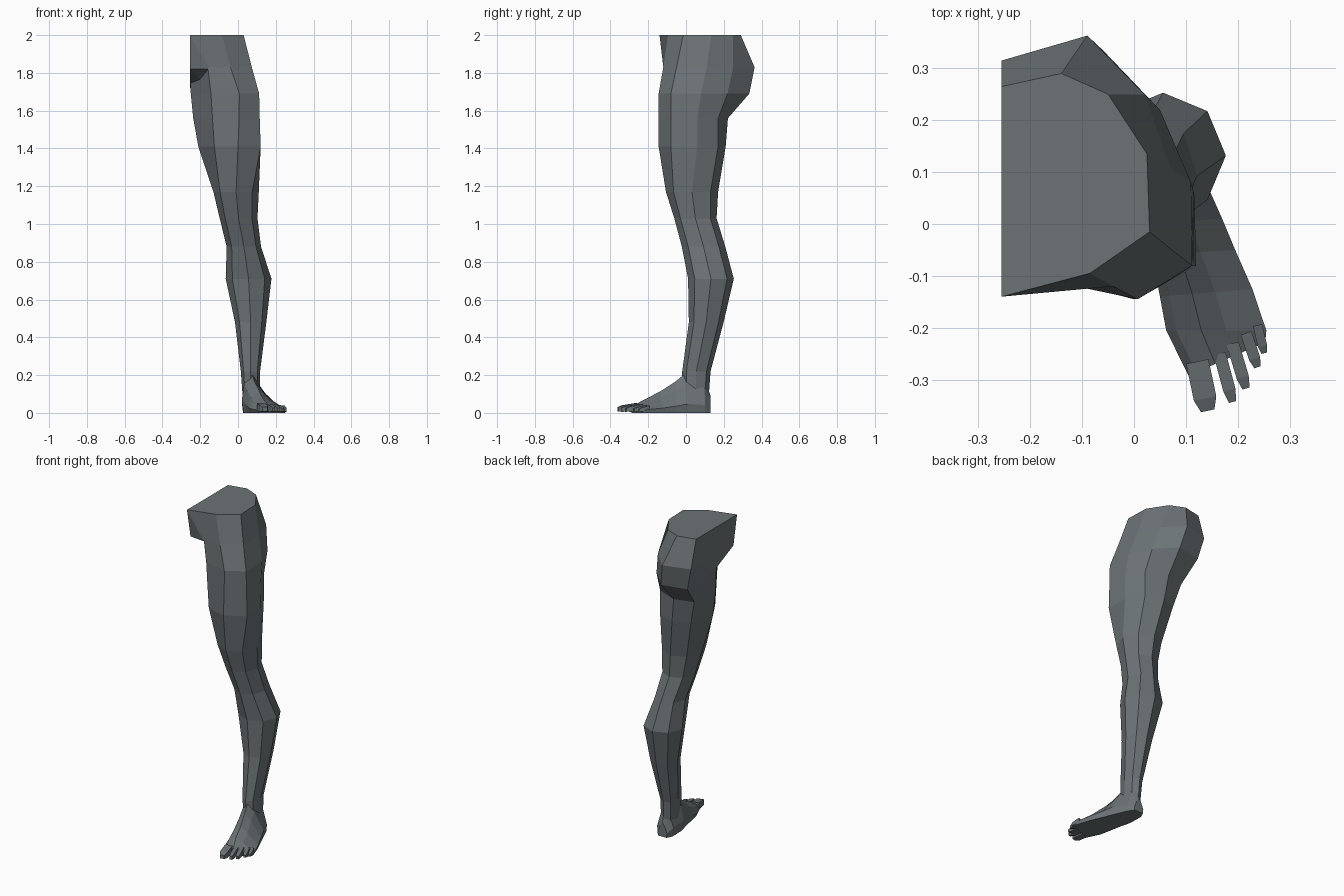
import bpy, bmesh, math
from mathutils import Vector

skin = bpy.data.materials.new("slate grey")
skin.diffuse_color = (0.15, 0.172, 0.182, 1)


def finish(bm, name):
    bmesh.ops.recalc_face_normals(bm, faces=bm.faces[:])
    mesh = bpy.data.meshes.new(name)
    bm.to_mesh(mesh)
    bm.free()
    mesh.materials.append(skin)
    obj = bpy.data.objects.new(name, mesh)
    bpy.context.collection.objects.link(obj)
    return obj


def loft(name, rings):
    """Skin closed rings that share one point count, and cap both ends."""
    bm = bmesh.new()
    rows = [[bm.verts.new(p) for p in ring] for ring in rings]
    n = len(rows[0])
    for a, b in zip(rows, rows[1:]):
        for i in range(n):
            j = (i + 1) % n
            bm.faces.new((a[i], a[j], b[j], b[i]))
    bm.faces.new(rows[0])
    bm.faces.new(rows[-1])
    return finish(bm, name)


def hull(name, points):
    bm = bmesh.new()
    for p in points:
        bm.verts.new(p)
    bmesh.ops.convex_hull(bm, input=bm.verts[:])
    return finish(bm, name)


# Hip, buttock and thigh: height, then eight points from the front inner corner
thigh = [
    (2.00, [(-.255, -.14), (-.085, -.095), (.03, -.015), (.025, .135),
            (-.05, .25), (-.14, .29), (-.255, .265), (-.255, .06)]),
    (1.83, [(-.16, -.11), (-.04, -.12), (.073, -.05), (.07, .11),
            (.02, .25), (-.09, .363), (-.255, .315), (-.255, .06)]),
    (1.69, [(-.143, -.11), (.007, -.145), (.112, -.08), (.11, .08),
            (.05, .22), (-.06, .335), (-.22, .30), (-.25, .06)]),
    (1.56, [(-.135, -.11), (.006, -.145), (.115, -.08), (.115, .06),
            (.06, .17), (-.07, .222), (-.19, .19), (-.237, .05)]),
    (1.41, [(-.125, -.11), (.0, -.145), (.12, -.08), (.116, .06),
            (.06, .17), (-.05, .21), (-.15, .165), (-.21, .04)]),
]
rings = [[(x, y, z) for x, y in pts] for z, pts in thigh]

# Knee, calf and ankle: height, centre x, centre y, radius x, radius y
for z, cx, cy, rx, ry in [
    (1.17, -.010, .032, .120, .138),
    (1.03, .003, .050, .100, .112),
    (0.88, .031, .093, .091, .115),
    (0.71, .056, .132, .121, .121),
    (0.48, .067, .107, .083, .092),
    (0.22, .066, .055, .051, .075),
    (0.08, .070, .050, .045, .070),
]:
    rings.append([(cx + rx * math.cos(math.radians(45 * i - 135)),
                   cy + ry * math.sin(math.radians(45 * i - 135)), z)
                  for i in range(8)])
loft("leg", rings)

# Front corner of the pelvis, closing towards the crotch
hull("pelvis_corner", [
    (-.255, -.14, 1.999), (-.085, -.095, 1.999), (-.16, -.113, 1.82),
    (-.255, -.105, 1.82), (-.255, .12, 1.72), (-.16, .05, 1.72),
    (-.255, .12, 1.999), (-.1, .05, 1.999)])

# Foot: inner x, inner y, outer x, outer y, instep share of width, instep height
foot = []
for x0, y0, x1, y1, s, h in [
    (.040, .130, .105, .130, .5, .09),
    (.020, .095, .130, .100, .5, .19),
    (.020, .000, .170, .010, .33, .215),
    (.035, -.060, .195, -.050, .33, .165),
    (.050, -.140, .228, -.125, .35, .115),
    (.062, -.205, .255, -.205, .35, .078),
    (.105, -.292, .253, -.228, .35, .045),
]:
    a, b = Vector((x0, y0, 0)), Vector((x1, y1, 0))
    shape = [(.06, 0), (0, .3), (max(.04, s - .25), .72), (s, 1),
             (s + .25, .72), (1, .22), (.97, 0)]
    foot.append([a.lerp(b, t) + Vector((0, 0, h * k)) for t, k in shape])
loft("foot", foot)

# Toes: base x, base y, tip x, tip y, width, height
for i, (bx, by, tx, ty, w, h) in enumerate([
    (.122, -.265, .142, -.360, .044, .040),
    (.165, -.250, .190, -.343, .024, .036),
    (.190, -.230, .216, -.317, .024, .034),
    (.216, -.210, .238, -.276, .022, .030),
    (.238, -.195, .251, -.249, .018, .027),
]):
    base, tip = Vector((bx, by, 0)), Vector((tx, ty, 0))
    d = (tip - base).normalized()
    side = Vector((-d.y, d.x, 0))
    knuckle = base.lerp(tip, .75)
    pts = []
    for p, half, low, top in [(base, w * .5, .008, h + .012),
                              (knuckle, w * .5, .006, h),
                              (tip, w * .3, .008, h * .75)]:
        for s in (-half, half):
            pts += [p + side * s + Vector((0, 0, z)) for z in (low, top)]
    hull("toe_%d" % (i + 1), pts)
